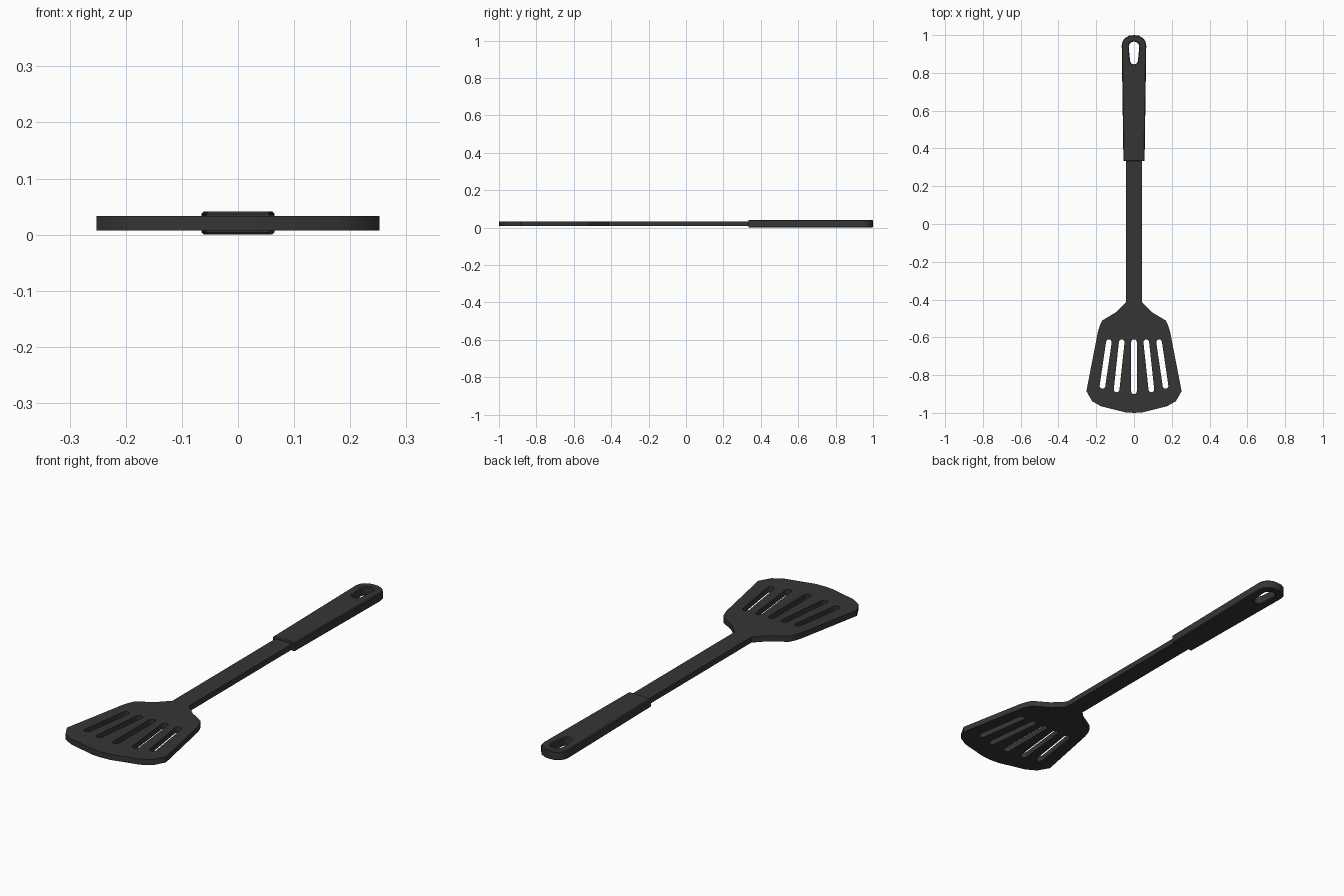
import bpy, bmesh, math

if "Cube" in bpy.data.objects:
    bpy.data.objects.remove(bpy.data.objects["Cube"])

plastic = bpy.data.materials.new("black_plastic")
plastic.diffuse_color = (0.036, 0.036, 0.036, 1)
plastic.use_nodes = True
plastic.node_tree.nodes["Principled BSDF"].inputs["Base Color"].default_value = plastic.diffuse_color


def mirrored(right):
    """Close a right-hand profile by mirroring it across x = 0."""
    return right + [(-x, y) for x, y in reversed(right) if x > 1e-6]


def slot(top, bottom, r_top, r_bottom, n=6):
    """Rounded slot outline between two end centres."""
    a = math.atan2(top[1] - bottom[1], top[0] - bottom[0])
    pts = []
    for (cx, cy), r, start in ((top, r_top, a - math.pi / 2), (bottom, r_bottom, a + math.pi / 2)):
        for i in range(n + 1):
            t = start + math.pi * i / n
            pts.append((cx + r * math.cos(t), cy + r * math.sin(t)))
    return pts


def plate(name, outlines, z0, z1, bevel):
    """Extrude an outline with holes, with chamfered rims."""
    cu = bpy.data.curves.new(name, 'CURVE')
    cu.dimensions = '2D'
    cu.fill_mode = 'BOTH'
    cu.extrude = (z1 - z0) / 2 - bevel
    cu.bevel_depth = bevel
    cu.offset = -bevel
    cu.bevel_resolution = 0
    for pts in outlines:
        sp = cu.splines.new('POLY')
        sp.points.add(len(pts) - 1)
        for p, (x, y) in zip(sp.points, pts):
            p.co = (x, y, 0, 1)
        sp.use_cyclic_u = True
    ob = bpy.data.objects.new(name, cu)
    bpy.context.collection.objects.link(ob)
    ob.location.z = (z0 + z1) / 2
    bpy.ops.object.select_all(action='DESELECT')
    ob.select_set(True)
    bpy.context.view_layer.objects.active = ob
    bpy.ops.object.convert(target='MESH')
    ob = bpy.context.view_layer.objects.active
    # Weld caps to walls
    bm = bmesh.new()
    bm.from_mesh(ob.data)
    bmesh.ops.remove_doubles(bm, verts=bm.verts, dist=1e-5)
    bmesh.ops.recalc_face_normals(bm, faces=bm.faces)
    bm.to_mesh(ob.data)
    bm.free()
    ob.data.materials.clear()
    ob.data.materials.append(plastic)
    bpy.ops.object.shade_smooth_by_angle(angle=math.radians(32))
    return ob


# Blade with shaft, pierced by five fanned slots
blade = mirrored([(0.043, 0.40), (0.043, -0.415), (0.095, -0.467), (0.167, -0.51),
                  (0.178, -0.53), (0.190, -0.565), (0.252, -0.885), (0.222, -0.938),
                  (0.175, -0.965), (0.045, -0.997), (0, -1.0)])
slots = [slot((0, -0.626), (0, -0.886), 0.015, 0.015)]
for s in (-1, 1):
    slots.append(slot((s * 0.065, -0.626), (s * 0.092, -0.876), 0.015, 0.015))
    slots.append(slot((s * 0.133, -0.626), (s * 0.167, -0.857), 0.015, 0.015))
plate("blade_and_shaft", [blade] + slots, 0.0075, 0.0335, 0.0)

# Thicker grip with hanging hole
grip = mirrored([(0.056, 0.333), (0.065, 0.945), (0.060, 0.968), (0.047, 0.985),
                 (0.025, 0.997), (0, 1.0)])
hole = slot((0, 0.938), (0, 0.866), 0.028, 0.021, 8)
plate("grip", [grip, hole], 0.0, 0.041, 0.004)
